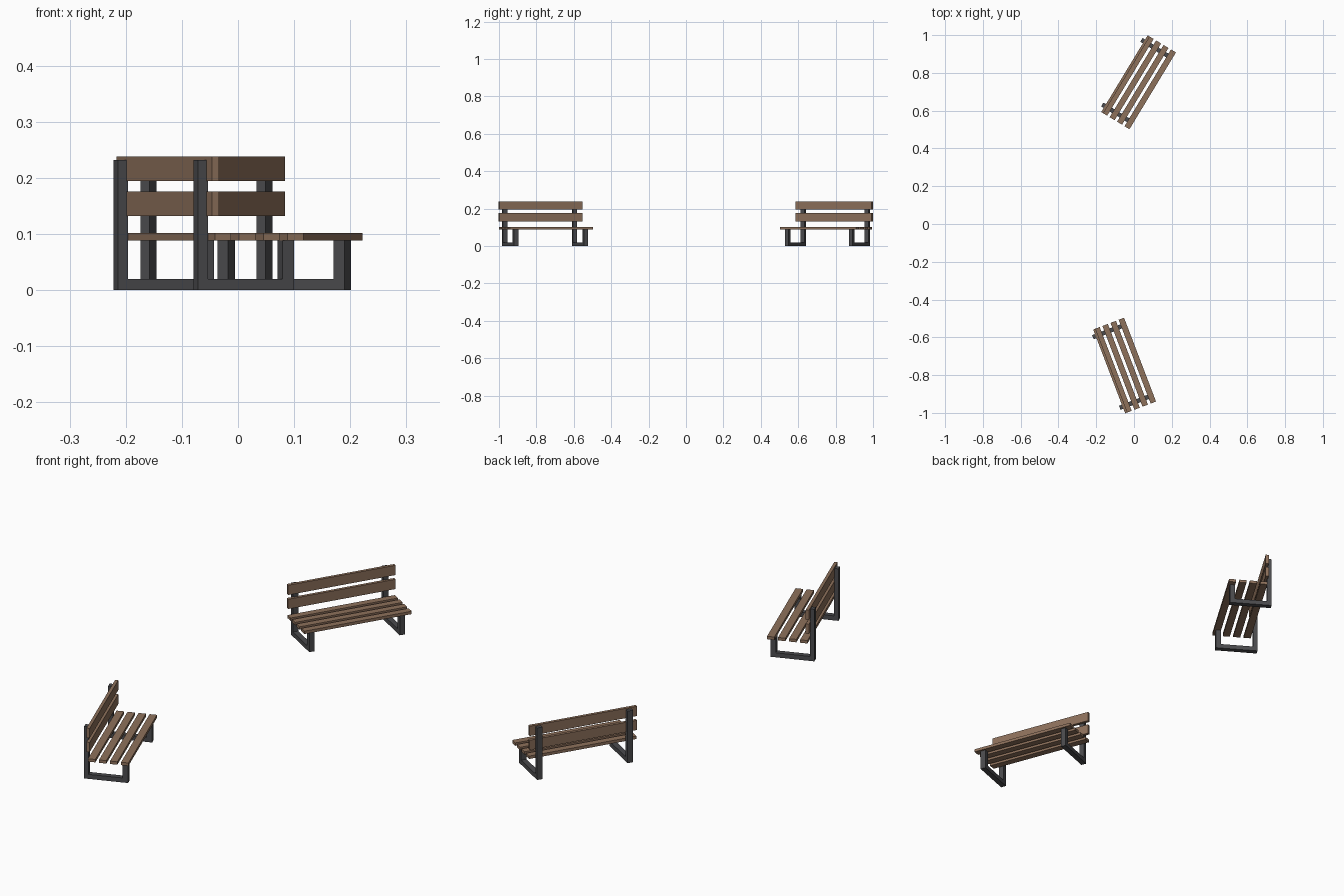
import bpy, math
from mathutils import Matrix

if "Cube" in bpy.data.objects:
    bpy.data.objects.remove(bpy.data.objects["Cube"])


def material(name, color):
    m = bpy.data.materials.new(name)
    m.diffuse_color = (*color, 1)
    m.use_nodes = True
    m.node_tree.nodes["Principled BSDF"].inputs["Base Color"].default_value = m.diffuse_color
    return m


wood = material("brown_wood", (0.27, 0.165, 0.105))
metal = material("dark_metal", (0.07, 0.07, 0.075))


def box(name, frame, x, y, z, mat):
    """Box from (min, max) ranges, given in the bench's own frame."""
    bpy.ops.mesh.primitive_cube_add(size=1)
    ob = bpy.context.object
    ob.name = name
    size = [r[1] - r[0] for r in (x, y, z)]
    mid = [(r[0] + r[1]) / 2 for r in (x, y, z)]
    ob.data.transform(Matrix.Diagonal((*size, 1)))
    ob.matrix_world = frame @ Matrix.Translation(mid)
    ob.data.materials.append(mat)
    return ob


def bench(name, front_edge, angle):
    # Bench frame: x along the length, front edge of the seat at y = 0
    frame = Matrix.Translation((*front_edge, 0)) @ Matrix.Rotation(math.radians(angle), 4, 'Z')
    half = 0.2375
    # Seat slats
    for i in range(4):
        y = i * 0.046
        box(name + "_seat_slat", frame, (-half, half), (y, y + 0.0306), (0.089, 0.102), wood)
    # Backrest boards
    for z in (0.132, 0.1945):
        box(name + "_back_board", frame, (-half, half), (0.1615, 0.175), (z, z + 0.0435), wood)
    # End frames: front leg, floor bar and tall rear post
    for s in (-0.2, 0.2):
        x = (s - 0.0117, s + 0.0117)
        box(name + "_front_leg", frame, x, (0.008, 0.0305), (0.02, 0.089), metal)
        box(name + "_floor_bar", frame, x, (0.008, 0.191), (0, 0.02), metal)
        box(name + "_rear_post", frame, x, (0.172, 0.191), (0.02, 0.232), metal)


bench("far_bench", (0.099, 0.705), 58.8)
bench("near_bench", (0.032, -0.718), 110.9)
